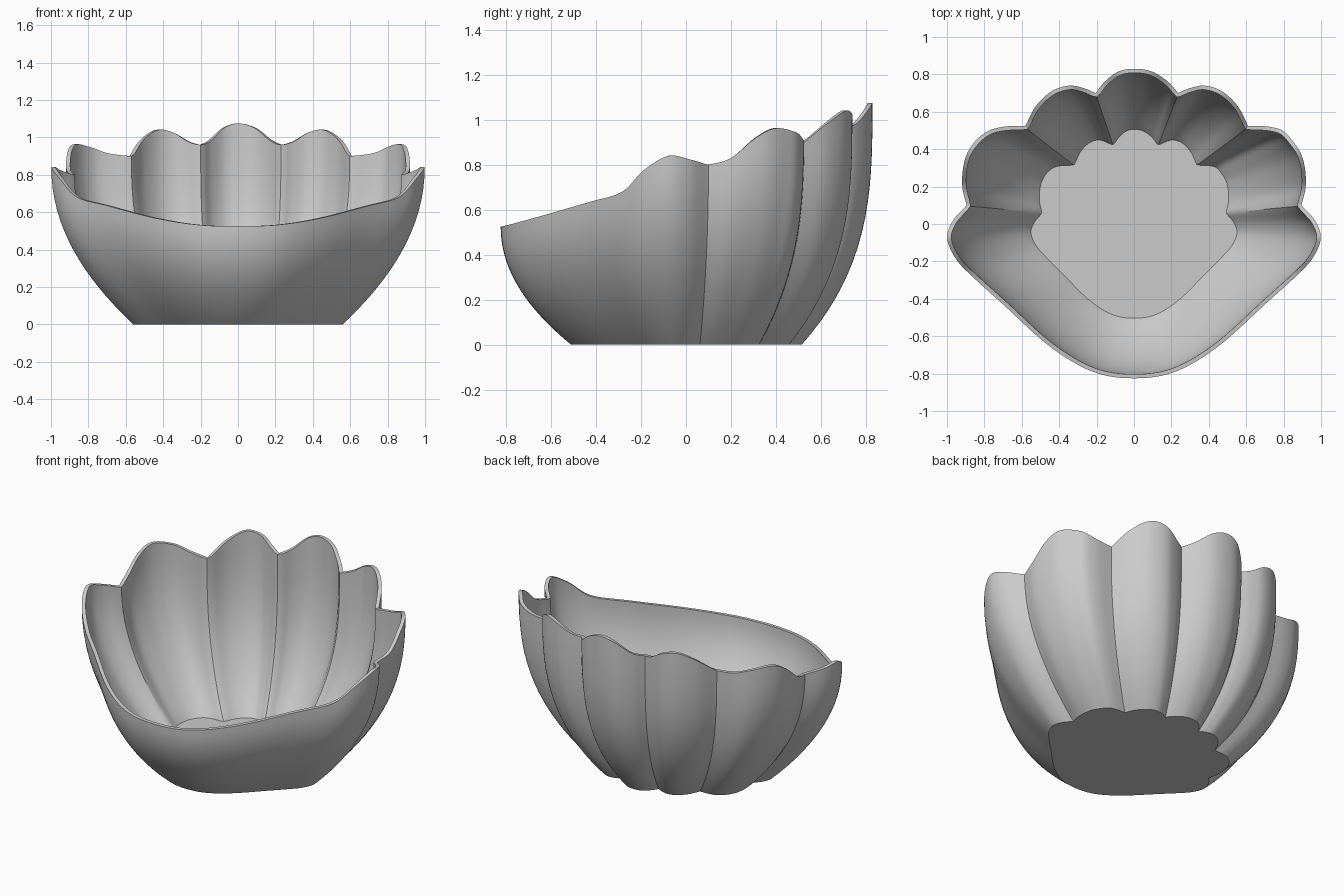
import bpy, bmesh, math
from mathutils import Vector

if "Cube" in bpy.data.objects:
    bpy.data.objects.remove(bpy.data.objects["Cube"])

# Right half of the rim, one list per scallop (x, y, height); lists meet at sharp cusps
LOBES = [
    [(0, -.825, .525), (.22, -.79, .533), (.45, -.655, .57), (.70, -.43, .635),
     (.86, -.285, .68), (.95, -.19, .775), (.998, -.08, .84), (.97, .015, .825), (.895, .10, .80)],
    [(.895, .10, .80), (.918, .20, .83), (.912, .31, .92), (.88, .40, .963),
     (.80, .49, .945), (.71, .52, .915), (.595, .525, .90)],
    [(.595, .525, .90), (.54, .63, .985), (.455, .71, 1.04), (.36, .74, 1.025),
     (.28, .725, .98), (.22, .70, .96)],
    [(.22, .70, .96), (.17, .76, .985), (.09, .815, 1.05), (0, .83, 1.075)],
]
SUB, ROWS, THICK = 6, 18, .022


def phantom(p, q):
    # extension point beyond a curve end: mirrored on the centre line, straight at cusps
    return Vector((-q.x, q.y, q.z)) if abs(p.x) < 1e-6 else 2 * p - q


def spline(points):
    pts = [Vector(p) for p in points]
    pts = [phantom(pts[0], pts[1])] + pts + [phantom(pts[-1], pts[-2])]
    out = []
    for a, b, c, d in zip(pts, pts[1:], pts[2:], pts[3:]):
        for i in range(SUB):
            t = i / SUB
            out.append(.5 * (2 * b + (c - a) * t + (2 * a - 5 * b + 4 * c - d) * t * t
                             + (3 * b - a - 3 * c + d) * t ** 3))
    return out


# Full rim loop, mirrored across x
half = [p for lobe in LOBES for p in spline(lobe)] + [Vector(LOBES[-1][-1])]
rim = half + [Vector((-p.x, p.y, p.z)) for p in reversed(half[1:-1])]

# Slight sideways lean of the rear scallops
for p in rim:
    if p.y > .45:
        p.x += .015 * min(1, abs(p.x) / .2) * min(1, (p.y - .45) / .08)

# Fluted wall rising from the base outline, closed by a flat floor
bm = bmesh.new()
rings = []
for r in range(ROWS + 1):
    t = (r / ROWS) ** 1.3
    ring = []
    for p in rim:
        power = 2.05 + 1.0 * max(0, p.y / .83) ** 1.5
        s = 1 - (1 - t) ** power
        ring.append(bm.verts.new((p.x * (.56 + .44 * s), p.y * (.62 + .38 * s), p.z * t)))
    rings.append(ring)
n = len(rim)
for lo, hi in zip(rings, rings[1:]):
    for i in range(n):
        j = (i + 1) % n
        bm.faces.new((lo[i], lo[j], hi[j], hi[i]))
bm.faces.new(list(reversed(rings[0])))

mesh = bpy.data.meshes.new("shell_bowl")
bm.to_mesh(mesh)
bm.free()
bowl = bpy.data.objects.new("shell_bowl", mesh)
bpy.context.collection.objects.link(bowl)

# Thin wall, thickened inward
solid = bowl.modifiers.new("wall_thickness", 'SOLIDIFY')
solid.thickness = THICK
solid.offset = -1

bpy.context.view_layer.objects.active = bowl
bowl.select_set(True)
bpy.ops.object.modifier_apply(modifier=solid.name)
bpy.ops.object.shade_smooth_by_angle(angle=math.radians(32))
